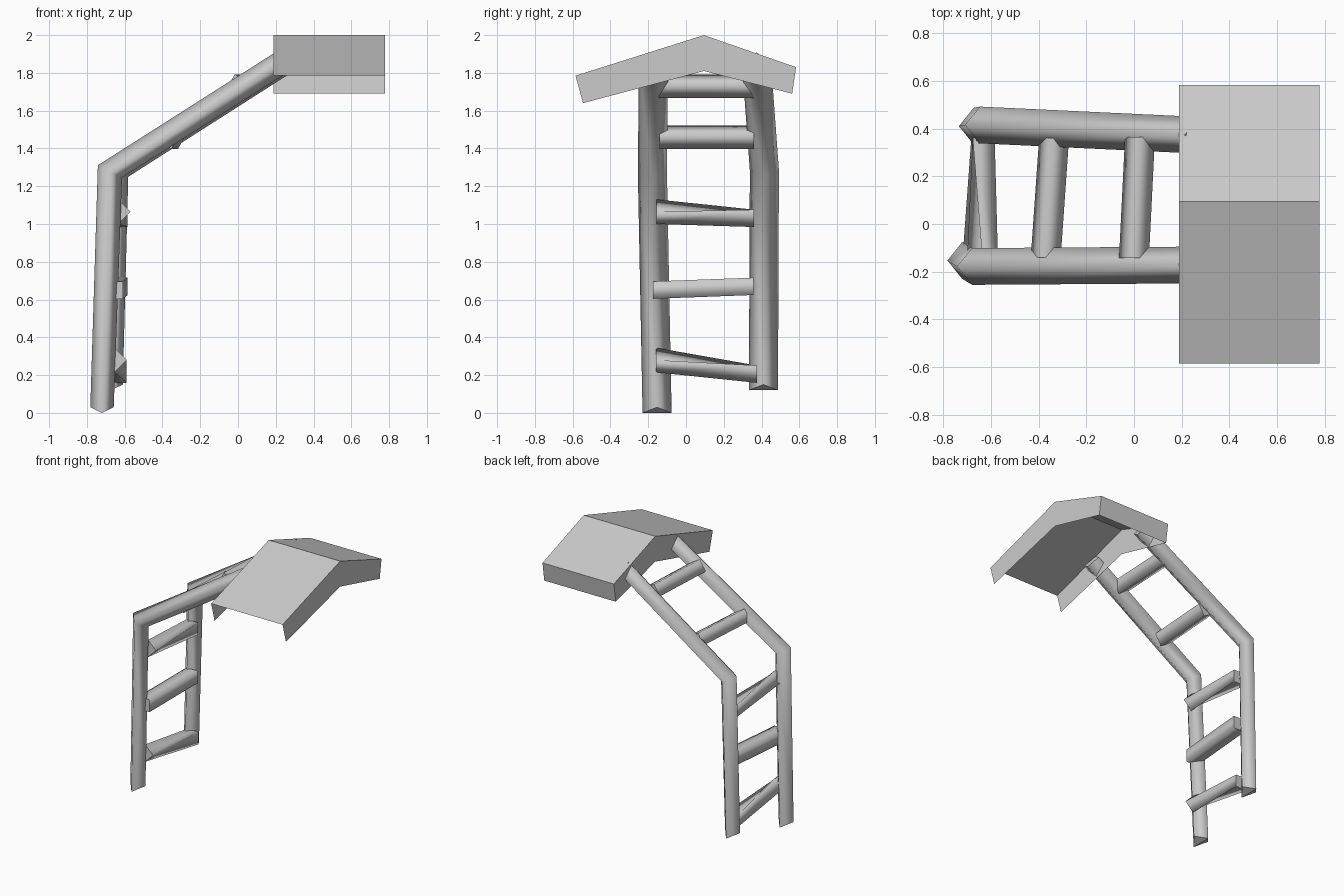
import bpy, bmesh
from math import sin, cos, pi, radians
from mathutils import Vector as V

if "Cube" in bpy.data.objects:
    bpy.data.objects.remove(bpy.data.objects["Cube"])


def add_object(name, bm):
    me = bpy.data.meshes.new(name)
    bm.to_mesh(me)
    bm.free()
    ob = bpy.data.objects.new(name, me)
    bpy.context.collection.objects.link(ob)
    return ob


def loft(name, rings):
    """Four-sided bar through rings of points, smooth sides, crisp capped ends."""
    bm = bmesh.new()
    rows = [[bm.verts.new(p) for p in r] for r in rings]
    for a, b in zip(rows, rows[1:]):
        for i in range(4):
            j = (i + 1) % 4
            bm.faces.new((a[i], a[j], b[j], b[i])).smooth = True
    for r in (rows[0], rows[-1]):
        # cap folded along the side corners
        caps = [bm.faces.new((r[0], r[1], r[3])), bm.faces.new((r[1], r[2], r[3]))]
        for f in caps:
            for e in f.edges:
                e.smooth = False
    bmesh.ops.recalc_face_normals(bm, faces=bm.faces)
    return add_object(name, bm)


def rail(name, foot, bend, top):
    # diamond section: outer, side, inner, side
    def ring(c, off, half=0.077):
        c, off, y = V(c), V(off), V((0, half, 0))
        return [c + off, c + y, c - off, c - y]
    bottom = ring(foot, (-0.062, 0, 0))
    for k in (0, 2):
        bottom[k].z += 0.03
    loft(name, [bottom, ring(bend, (-0.064, 0, 0.033)), ring(top, (-0.034, 0, 0.053))])


def rung(name, a, b, rot_a, rot_b, r=0.065):
    a, b = V(a), V(b)
    u = V((1, 0, 0))
    w = V((0, 0, 1))
    def ring(c, rot):
        return [c + u * r * cos(radians(rot) + k * pi / 2) + w * r * sin(radians(rot) + k * pi / 2)
                for k in range(4)]
    loft(name, [ring(a, rot_a), ring(b, rot_b)])


# bent side rails
rail("front_rail", (-0.72, -0.153, 0), (-0.678, -0.178, 1.278), (0.23, -0.172, 1.855))
rail("back_rail", (-0.672, 0.41, 0.12), (-0.645, 0.415, 1.283), (0.25, 0.373, 1.855))

# rungs between the upright parts, some twisted
rung("rung_1", (-0.655, -0.16, 0.28), (-0.635, 0.375, 0.205), 0, 45)
rung("rung_2", (-0.655, -0.175, 0.65), (-0.63, 0.357, 0.67), 45, 45)
rung("rung_3", (-0.635, -0.155, 1.065), (-0.63, 0.36, 1.03), 0, 45)
# rungs on the sloping part
rung("rung_4", (-0.37, -0.14, 1.46), (-0.335, 0.36, 1.46), 15, 15)
rung("rung_5", (0.0, -0.142, 1.73), (0.025, 0.365, 1.73), 15, 15)

# hollow roof: two slopes, two gable fascias, one eave fascia, front eave open
upper = [(-0.585, 1.785), (0.095, 2.0), (0.583, 1.83)]
lower = [(-0.545, 1.64), (0.095, 1.81), (0.562, 1.69)]
bm = bmesh.new()
X = (0.188, 0.778)
up = [[bm.verts.new((x, *p)) for p in upper] for x in X]
lo = [[bm.verts.new((x, *p)) for p in lower] for x in X]
for i in (0, 1):
    bm.faces.new((up[0][i], up[1][i], up[1][i + 1], up[0][i + 1]))
    for s in (0, 1):
        bm.faces.new((up[s][i], up[s][i + 1], lo[s][i + 1], lo[s][i]))
bm.faces.new((up[0][2], up[1][2], lo[1][2], lo[0][2]))
bmesh.ops.recalc_face_normals(bm, faces=bm.faces)
bm.faces.ensure_lookup_table()
if bm.faces[0].normal.z < 0:
    bmesh.ops.reverse_faces(bm, faces=bm.faces)
add_object("roof", bm)
